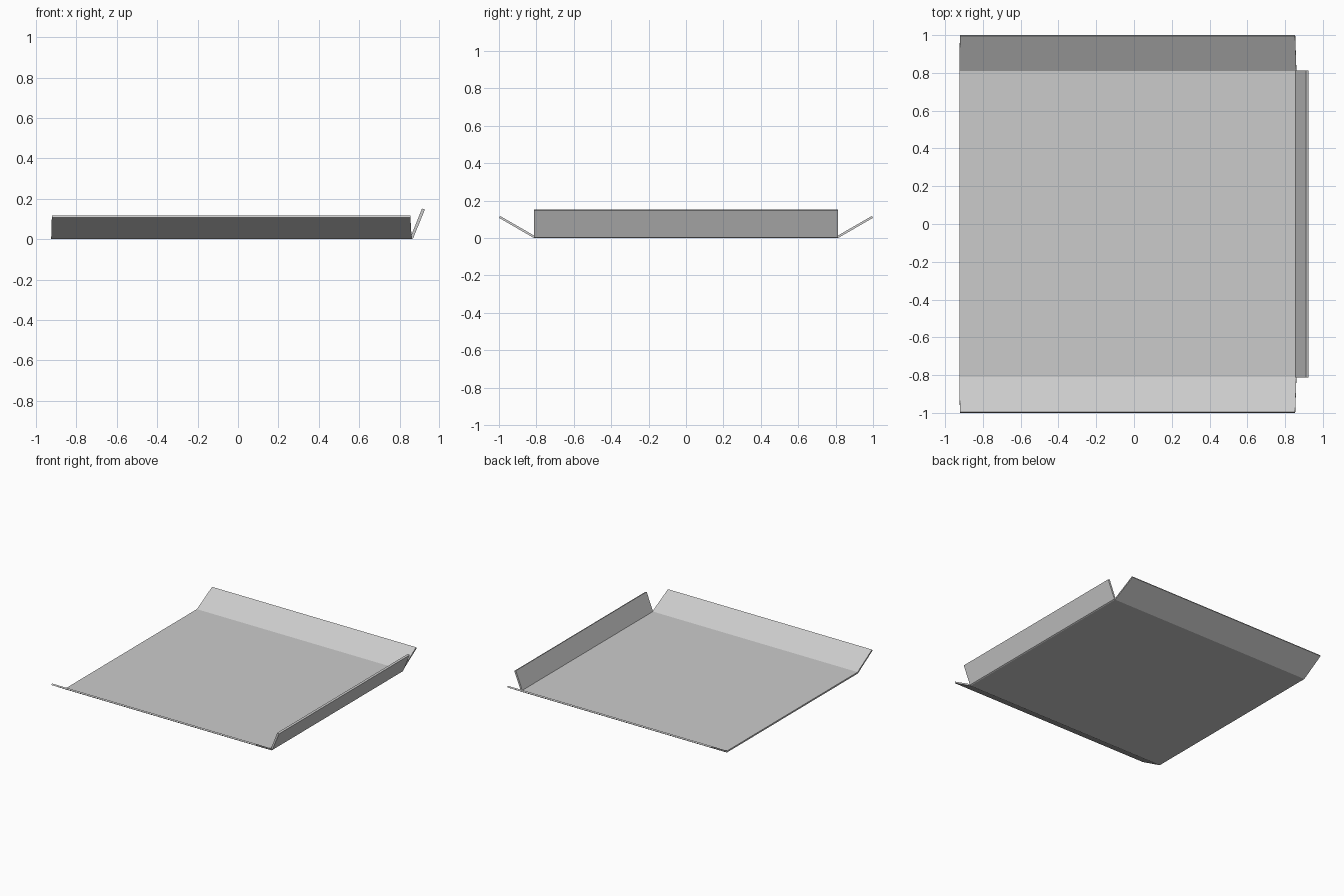
import bpy
import bmesh

cube = bpy.data.objects.get("Cube")
if cube:
    bpy.data.objects.remove(cube, do_unlink=True)

# Plain grey sheet material
grey = bpy.data.materials.new("light_grey_sheet")
grey.use_nodes = True
colour = (0.6, 0.6, 0.6, 1)
grey.diffuse_color = colour
grey.node_tree.nodes["Principled BSDF"].inputs["Base Color"].default_value = colour


def loft(name, start, end):
    """Solid between two matching closed sections."""
    bm = bmesh.new()
    a = [bm.verts.new(p) for p in start]
    b = [bm.verts.new(p) for p in end]
    bm.faces.new(a)
    bm.faces.new(b[::-1])
    n = len(a)
    for i in range(n):
        j = (i + 1) % n
        bm.faces.new((a[i], b[i], b[j], a[j]))
    bmesh.ops.recalc_face_normals(bm, faces=bm.faces[:])
    mesh = bpy.data.meshes.new(name)
    bm.to_mesh(mesh)
    bm.free()
    mesh.materials.append(grey)
    obj = bpy.data.objects.new(name, mesh)
    bpy.context.collection.objects.link(obj)
    return obj


# Flat floor
T = 0.012
LEFT, RIGHT, FOLD = -0.925, 0.86, 0.813
floor = [(-FOLD, 0), (FOLD, 0), (FOLD - 0.003, T), (0.003 - FOLD, T)]
loft("tray_floor", [(LEFT, y, z) for y, z in floor], [(RIGHT, y, z) for y, z in floor])

# Front and back flaps, slightly tapered toward their free edges
flap = [(FOLD, 0), (1.0, 0.108), (0.994, 0.118), (FOLD - 0.003, T)]
for name, side in (("front_flap", -1), ("back_flap", 1)):
    loft(name,
         [(LEFT + 0.03 * z, side * y, z) for y, z in flap],
         [(RIGHT - 0.06 * z, side * y, z) for y, z in flap])

# Steep end flap
end_flap = [(RIGHT, 0), (0.867, 0.004), (0.925, 0.146), (0.911, 0.152), (0.855, T)]
loft("end_flap", [(x, -0.812, z) for x, z in end_flap], [(x, 0.812, z) for x, z in end_flap])
